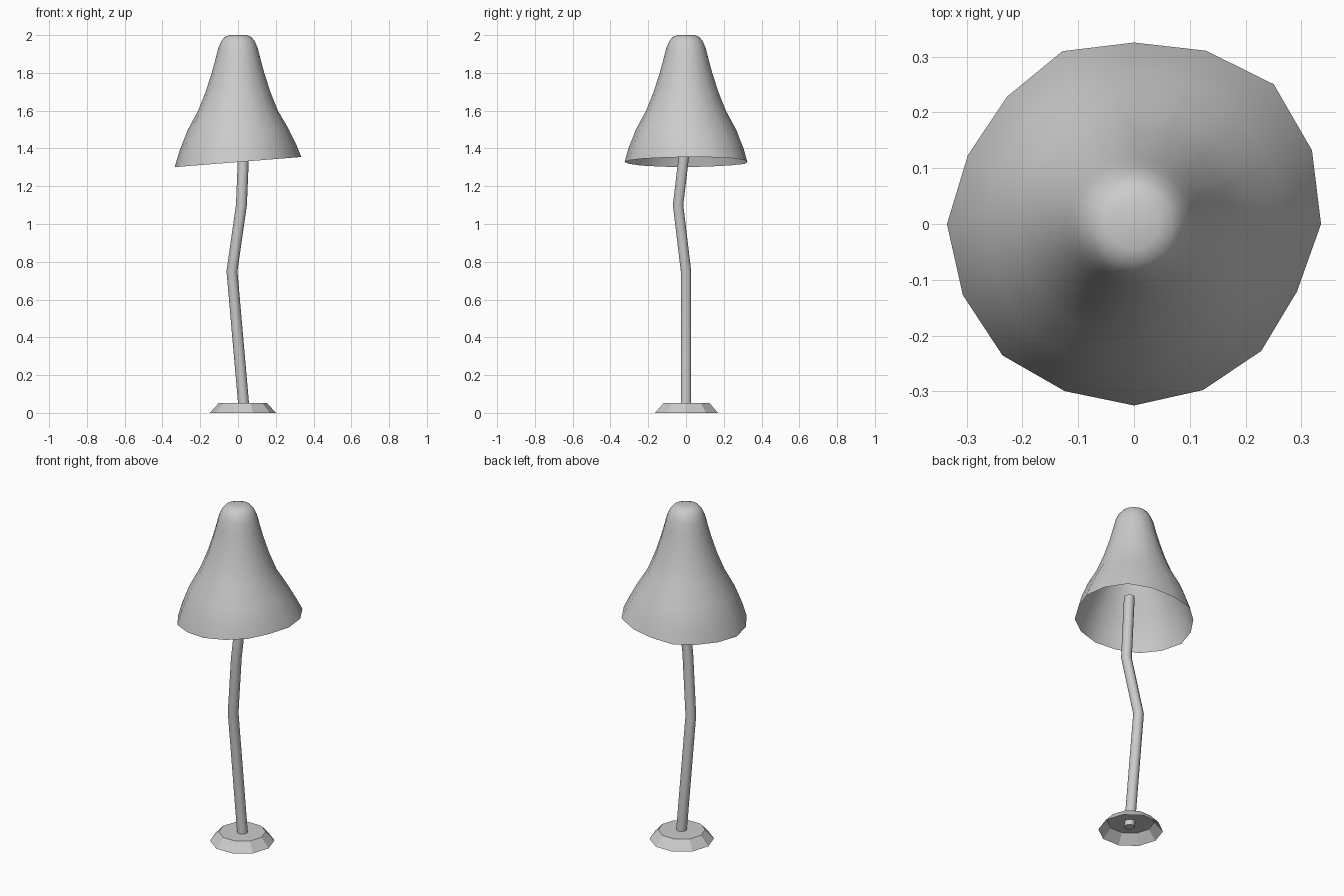
import bpy, bmesh
from math import sin, cos, radians, tau
from mathutils import Vector

if "Cube" in bpy.data.objects:
    bpy.data.objects.remove(bpy.data.objects["Cube"])


def ring(bm, centre, radius, sides):
    return [bm.verts.new((centre[0] + radius * cos(tau * i / sides),
                          centre[1] + radius * sin(tau * i / sides),
                          centre[2])) for i in range(sides)]


def bridge(bm, rings):
    for a, b in zip(rings, rings[1:]):
        n = len(a)
        for i in range(n):
            j = (i + 1) % n
            bm.faces.new((a[i], a[j], b[j], b[i]))


def finish(bm, name, smooth):
    me = bpy.data.meshes.new(name)
    bm.normal_update()
    for f in bm.faces:
        f.smooth = smooth
    bm.to_mesh(me)
    bm.free()
    ob = bpy.data.objects.new(name, me)
    bpy.context.collection.objects.link(ob)
    if smooth:
        bpy.ops.object.select_all(action='DESELECT')
        ob.select_set(True)
        bpy.context.view_layer.objects.active = ob
        bpy.ops.object.shade_smooth_by_angle(angle=radians(50))
    return ob


# Base: ten-sided bevelled foot, open underneath
bm = bmesh.new()
foot = [ring(bm, (0.026, 0.003, 0), 0.175, 10),
        ring(bm, (0.026, 0.003, 0.053), 0.127, 10)]
bridge(bm, foot)
bm.faces.new(foot[-1])
finish(bm, "base", False)

# Stem: crooked tube through four points
path = [(0.032, 0, 0.02), (-0.032, 0, 0.75), (0.018, -0.042, 1.1), (0.033, 0, 1.455)]
bm = bmesh.new()
tube = [ring(bm, p, 0.029, 10) for p in path]
bridge(bm, tube)
bm.faces.new(list(reversed(tube[0])))
bm.faces.new(tube[-1])
finish(bm, "stem", True)

# Shade: thin bell with a slightly wavy, tilted rim
rim = [.335, .345, .354, .336, .325, .335, .322, .322,
       .335, .332, .333, .324, .325, .322, .322, .316]
profile = [(1.328, 0.329), (1.40, 0.307), (1.50, 0.266), (1.60, 0.211),
           (1.70, 0.171), (1.80, 0.139), (1.87, 0.120), (1.93, 0.105),
           (1.97, 0.088), (1.99, 0.070), (2.00, 0.045)]
bm = bmesh.new()
bell = []
for z, r in profile:
    w = max(0, (1.6 - z) / 0.272) ** 1.5
    loop = ring(bm, (0, 0, z), r, len(rim))
    for v, edge in zip(loop, rim):
        k = 1 + w * (edge / 0.329 - 1)
        v.co.x *= k
        v.co.y *= k
        v.co.z += w * 0.08 * v.co.x
    bell.append(loop)
bridge(bm, bell)
bm.faces.new(bell[-1])
finish(bm, "shade", True)
